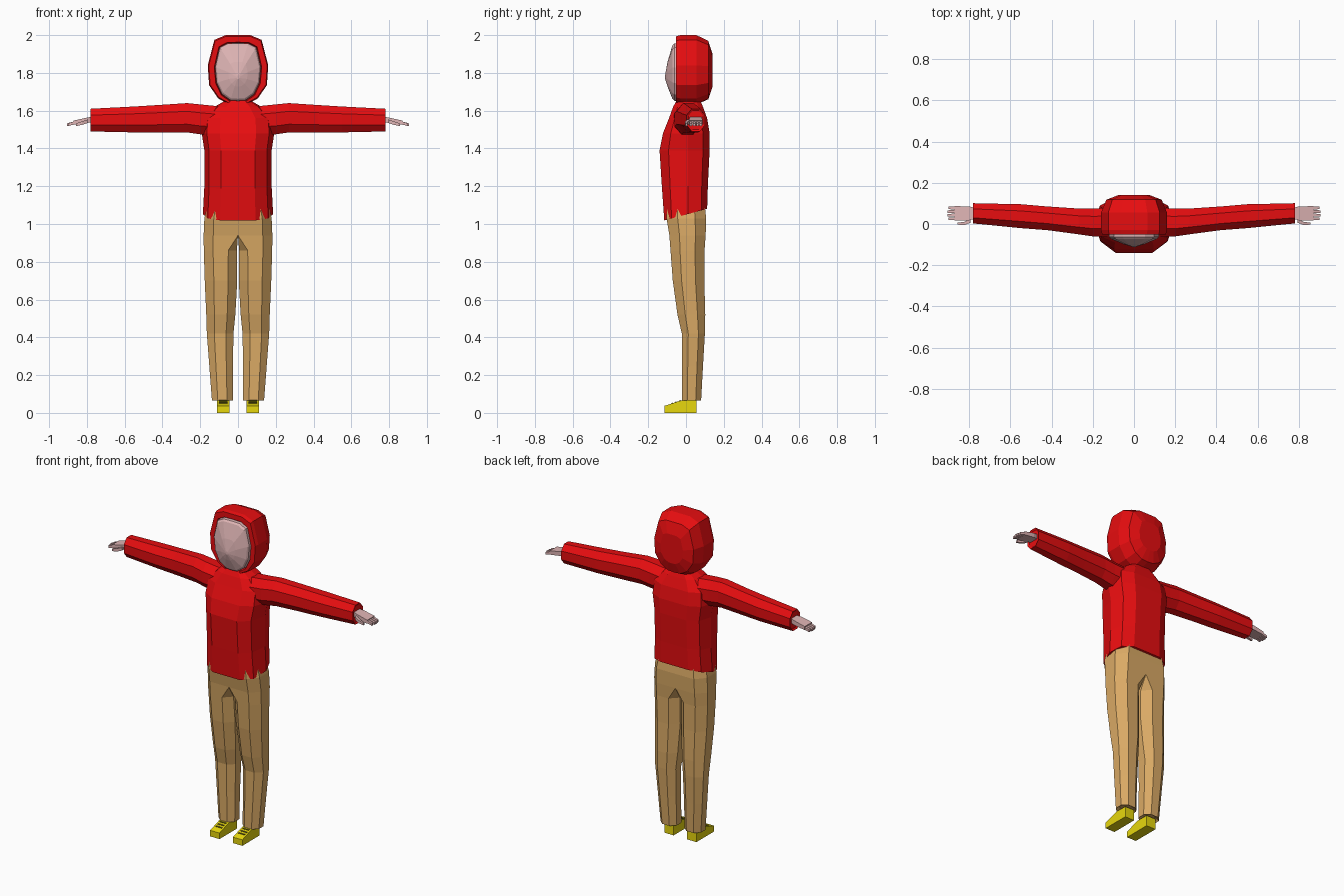
import bpy, bmesh

def material(name, rgb):
    m = bpy.data.materials.new(name)
    m.diffuse_color = (*rgb, 1)
    return m

RED = material("hoodie red", (0.8, 0.004, 0.005))
TAN = material("trouser tan", (0.70, 0.40, 0.13))
SKIN = material("skin pink", (0.74, 0.46, 0.46))
YELLOW = material("shoe yellow", (0.8, 0.68, 0.004))
OLIVE = material("lace olive", (0.12, 0.10, 0.005))

def loft(name, rings, mat, mirror=False):
    """Skin a stack of equal-length rings and cap both ends."""
    bm = bmesh.new()
    vr = [[bm.verts.new(p) for p in r] for r in rings]
    n = len(vr[0])
    for a, b in zip(vr, vr[1:]):
        for i in range(n):
            j = (i + 1) % n
            bm.faces.new((a[i], a[j], b[j], b[i]))
    bm.faces.new(vr[0])
    bm.faces.new(vr[-1])
    bmesh.ops.remove_doubles(bm, verts=bm.verts, dist=1e-4)
    if mirror:  # no wall on the mirror plane
        wall = [f for f in bm.faces if all(abs(v.co.x) < 1e-4 for v in f.verts)]
        bmesh.ops.delete(bm, geom=wall, context='FACES')
    bmesh.ops.recalc_face_normals(bm, faces=bm.faces)
    me = bpy.data.meshes.new(name)
    bm.to_mesh(me)
    bm.free()
    me.materials.append(mat)
    ob = bpy.data.objects.new(name, me)
    bpy.context.collection.objects.link(ob)
    if mirror:
        ob.modifiers.new("Mirror", 'MIRROR')
    return ob

def octagon(a0, a1, b0, b1, k=0.28, k_in=None):
    """Chamfered rectangle; k_in is the chamfer on the a0 side."""
    ki = k if k_in is None else k_in
    c, d, ci, di = (a1 - a0) * k, (b1 - b0) * k, (a1 - a0) * ki, (b1 - b0) * ki
    return [(a0, b1 - di), (a0, b0 + di), (a0 + ci, b0), (a1 - c, b0),
            (a1, b0 + d), (a1, b1 - d), (a1 - c, b1), (a0 + ci, b1)]

def mirrored(half):
    """Complete a half outline that runs from x = 0 round to x = 0."""
    return half + [(-x, z) for x, z in half[-2:0:-1]]

# Trousers: one leg running up into half the pelvis, mirrored
legs = [(0.08, 0.05, 0.12, 0.0, 0.06, 0.28), (0.065, 0.027, 0.138, -0.022, 0.08, 0.28),
        (0.25, 0.027, 0.152, -0.022, 0.09, 0.28), (0.42, 0.024, 0.165, -0.022, 0.10, 0.28),
        (0.52, 0.014, 0.168, -0.045, 0.102, 0.28), (0.70, 0.004, 0.176, -0.07, 0.097, 0.28),
        (0.86, 0.006, 0.181, -0.082, 0.098, 0.26), (0.94, 0.0, 0.182, -0.088, 0.104, 0.0),
        (1.03, 0.0, 0.178, -0.103, 0.107, 0.0), (1.09, 0.0, 0.165, -0.10, 0.10, 0.0)]
loft("trousers", [[(x, y, z) for x, y in octagon(x0, x1, y0, y1, 0.28, ki)]
                  for z, x0, x1, y0, y1, ki in legs], TAN, True)

# Hoodie body: sloping hem, full chest, narrowing to the neck
body = [(1.05, 0.186, -0.115, 0.112, 0.27), (1.20, 0.178, -0.127, 0.116, 0.1),
        (1.39, 0.178, -0.14, 0.125, 0.0), (1.48, 0.192, -0.122, 0.125, 0.0),
        (1.56, 0.185, -0.09, 0.112, 0.0), (1.62, 0.125, -0.068, 0.09, 0.0),
        (1.655, 0.065, -0.05, 0.075, 0.0)]
rings = []
for z, w, yf, yb, slope in body:
    half = [(0, yf), (w * 0.5, yf), (w * 0.86, yf * 0.66), (w, 0.01),
            (w * 0.86, yb * 0.72), (w * 0.5, yb), (0, yb)]
    rings.append([(x, y, z + slope * y) for x, y in mirrored(half)])
loft("hoodie_body", rings, RED)

# Sleeves with a hollow cuff
arm = [(0.09, -0.065, 0.08, 1.47, 1.622), (0.20, -0.06, 0.075, 1.475, 1.633),
       (0.27, -0.05, 0.075, 1.485, 1.64), (0.42, -0.03, 0.085, 1.485, 1.63),
       (0.55, -0.02, 0.096, 1.485, 1.622), (0.782, 0.003, 0.101, 1.49, 1.61),
       (0.775, 0.013, 0.091, 1.50, 1.60)]
loft("sleeves", [[(x, y, z) for y, z in octagon(*r)] for x, *r in arm], RED, True)

# Palms, fingers and thumbs, drooping outwards
def limb(name, stations):
    loft(name, [[(x, y0, z0), (x, y1, z0), (x, y1, z1), (x, y0, z1)]
                for x, y0, y1, z0, z1 in stations], SKIN, True)

limb("palms", [(0.76, 0.03, 0.075, 1.54, 1.57), (0.80, 0.018, 0.085, 1.535, 1.563),
               (0.872, 0.016, 0.087, 1.525, 1.547)])
for i in range(4):
    y = 0.026 + i * 0.0173
    tip = 0.905 if i in (1, 2) else 0.9
    limb("finger_%d" % (i + 1), [(0.868, y - 0.007, y + 0.007, 1.527, 1.543),
                                 (tip, y - 0.006, y + 0.006, 1.518, 1.533)])
limb("thumbs", [(0.795, 0.006, 0.025, 1.535, 1.553), (0.825, -0.005, 0.01, 1.525, 1.543),
                (0.858, -0.003, 0.007, 1.518, 1.532)])

# Hood: outline carried back and rounded off, rim turned in at the front
outline = mirrored([(0, 2.0), (0.065, 2.0), (0.125, 1.975), (0.16, 1.84), (0.153, 1.735),
                    (0.105, 1.665), (0.05, 1.635), (0, 1.632)])
opening = mirrored([(0, 1.958), (0.055, 1.957), (0.098, 1.935), (0.122, 1.83), (0.114, 1.745),
                    (0.085, 1.685), (0.04, 1.653), (0, 1.65)])

def scaled(pts, y, s, cz=1.81):
    return [(x * s, y, cz + (z - cz) * s) for x, z in pts]

loft("hood", [scaled(opening, -0.03, 1.0), scaled(opening, -0.052, 1.03),
              scaled(outline, -0.052, 0.965), scaled(outline, -0.03, 1.0),
              scaled(outline, 0.055, 1.0), scaled(outline, 0.118, 0.84),
              scaled(outline, 0.14, 0.48)], RED)

# Face: shallow faceted bulge peaking at the nose
loft("face", [scaled(opening, -0.02, 1.0), scaled(opening, -0.062, 0.985),
              scaled(opening, -0.072, 0.92), scaled(opening, -0.098, 0.42, 1.785),
              scaled(opening, -0.111, 0.06, 1.775)], SKIN)

# Shoes: wedge profile drawn across the foot
def across(name, profile, x0, x1, mat):
    loft(name, [[(x, y, z) for y, z in profile] for x in (x0, x1)], mat, True)

across("shoes", [(-0.115, 0), (-0.115, 0.037), (-0.025, 0.066), (0.055, 0.066), (0.055, 0)],
       0.046, 0.11, YELLOW)
for i in range(3):
    y = -0.078 + i * 0.02
    z = 0.037 + (y + 0.115) * 0.322
    across("lace_%d" % (i + 1), [(y, z - 0.002), (y, z + 0.003), (y + 0.008, z + 0.0056),
                                 (y + 0.008, z)], 0.056, 0.10, OLIVE)
